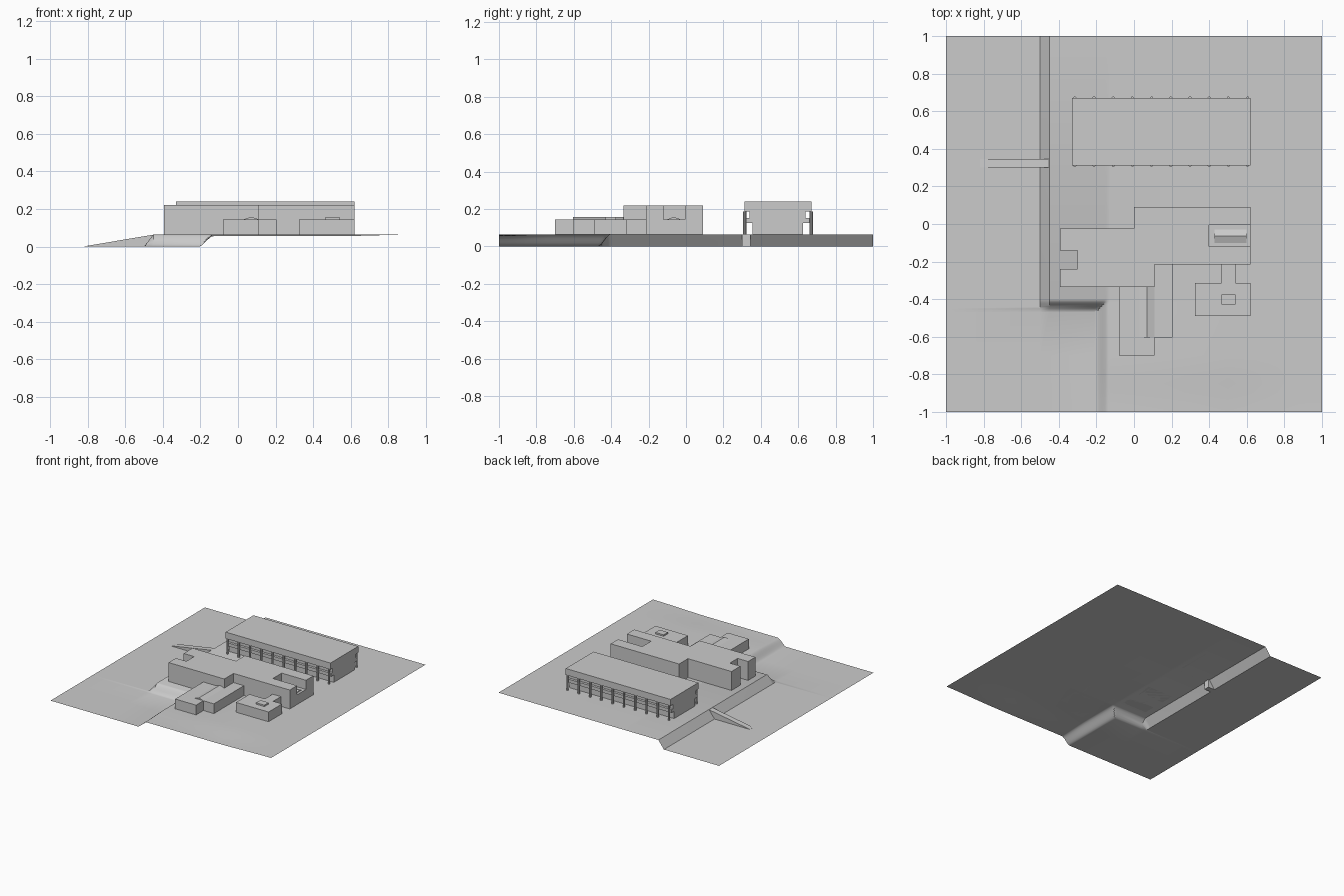
import bpy, bmesh, math

if "Cube" in bpy.data.objects:
    bpy.data.objects.remove(bpy.data.objects["Cube"], do_unlink=True)

# Single clay-grey material
grey = bpy.data.materials.new("plain_grey")
grey.use_nodes = True
grey.diffuse_color = (0.6, 0.6, 0.6, 1)
grey.node_tree.nodes["Principled BSDF"].inputs["Base Color"].default_value = (0.6, 0.6, 0.6, 1)

G = 0.065  # upper ground level


def finish(name, bm):
    mesh = bpy.data.meshes.new(name)
    bm.to_mesh(mesh)
    bm.free()
    mesh.materials.append(grey)
    ob = bpy.data.objects.new(name, mesh)
    bpy.context.collection.objects.link(ob)
    return ob


def prism(name, points, bottom, top):
    """Extrude a floor plan between two heights."""
    bm = bmesh.new()
    base = bm.faces.new([bm.verts.new((x, y, bottom)) for x, y in points])
    new = bmesh.ops.extrude_face_region(bm, geom=[base])["geom"]
    verts = [v for v in new if isinstance(v, bmesh.types.BMVert)]
    bmesh.ops.translate(bm, verts=verts, vec=(0, 0, top - bottom))
    bmesh.ops.recalc_face_normals(bm, faces=bm.faces)
    return finish(name, bm)


def box(name, x0, x1, y0, y1, z0, z1):
    return prism(name, [(x0, y0), (x1, y0), (x1, y1), (x0, y1)], z0, z1)


def ridge(name, x0, x1, y0, y1, z0, z1, along_x):
    """Low gabled roof light."""
    ob = box(name, x0, x1, y0, y1, z0, z1)
    for v in ob.data.vertices:
        if v.co.z > (z0 + z1) / 2:
            if along_x:
                v.co.y = (y0 + y1) / 2
            else:
                v.co.x = (x0 + x1) / 2
    return ob


def ramp_step(t, a, b):
    return min(1, max(0, (t - a) / (b - a)))


def soft_step(t, a, b):
    s = ramp_step(t, a, b)
    return s * s * (3 - 2 * s)


def ground_height(x, y):
    plateau = min(ramp_step(x, -0.5, -0.45), soft_step(y, -0.47, -0.40))
    south = soft_step(x, -0.21, -0.13)
    dip = 0.01 * (1 - soft_step(y, -1, -0.7)) * (1 - soft_step(x, 0.5, 1))
    return max(plateau * G, south * (G - dip))


# Ground: sheet stepping down to the west, with a rounded corner bank
xs = [-1, -0.5, -0.45] + [-0.21 + 0.01 * i for i in range(9)] + [0.5, 0.6, 0.7, 0.8, 0.9, 1]
ys = [-1, -0.95, -0.9, -0.85, -0.8, -0.75, -0.7] + [-0.47 + 0.01 * i for i in range(8)] + [1]
bm = bmesh.new()
grid = [[bm.verts.new((x, y, ground_height(x, y))) for x in xs] for y in ys]
for r0, r1 in zip(grid, grid[1:]):
    for i in range(len(xs) - 1):
        bm.faces.new((r0[i], r0[i + 1], r1[i + 1], r1[i]))
ground = finish("ground", bm)
bpy.context.view_layer.objects.active = ground
ground.select_set(True)
bpy.ops.object.shade_smooth_by_angle(angle=math.radians(30))
ground.select_set(False)

# Access ramp up the bank
ramp = box("access_ramp", -0.82, -0.44, 0.30, 0.345, 0, G)
for v in ramp.data.vertices:
    if v.co.x < -0.6:
        v.co.z = min(v.co.z, 0.001)

# Main block, stepped plan with west recess and a roof terrace in the east end
prism("main_block", [(-0.395, -0.335), (0.11, -0.335), (0.11, -0.215), (0.40, -0.215),
                     (0.40, 0.09), (0, 0.09), (0, -0.025), (-0.395, -0.025),
                     (-0.395, -0.14), (-0.30, -0.14), (-0.30, -0.24), (-0.395, -0.24)], G, 0.22)
box("terrace_floor", 0.40, 0.62, -0.12, -0.005, G, 0.145)
box("terrace_south_wing", 0.40, 0.62, -0.215, -0.12, G, 0.22)
box("terrace_north_wing", 0.40, 0.62, -0.005, 0.09, G, 0.22)
ridge("terrace_roof_light", 0.43, 0.60, -0.10, -0.03, 0.145, 0.158, True)

# South annex
prism("south_annex", [(-0.08, -0.70), (0.11, -0.70), (0.11, -0.605), (0.205, -0.605),
                      (0.205, -0.215), (0.11, -0.215), (0.11, -0.335), (-0.08, -0.335)], G, 0.145)
ridge("annex_roof_light", 0.03, 0.11, -0.605, -0.335, 0.145, 0.158, False)

# Pavilion with linking neck
prism("pavilion", [(0.325, -0.49), (0.62, -0.49), (0.62, -0.315), (0.54, -0.315),
                   (0.54, -0.215), (0.465, -0.215), (0.465, -0.315), (0.325, -0.315)], G, 0.145)
box("pavilion_roof_box", 0.465, 0.54, -0.43, -0.375, 0.145, 0.157)

# Hall: recessed ground floor, upper floor, balconies, deep roof and colonnades
box("hall_ground_floor", -0.33, 0.62, 0.355, 0.625, G, 0.13)
box("hall_upper_floor", -0.33, 0.62, 0.34, 0.64, 0.13, 0.19)
box("hall_balcony", -0.33, 0.62, 0.32, 0.66, 0.125, 0.152)
box("hall_roof", -0.33, 0.62, 0.312, 0.672, 0.187, 0.24)
for side, y in (("front", 0.314), ("back", 0.670)):
    for i in range(10):
        bm = bmesh.new()
        bmesh.ops.create_cone(bm, cap_ends=True, segments=10, radius1=0.009, radius2=0.009, depth=0.122)
        bmesh.ops.translate(bm, verts=bm.verts, vec=(-0.315 + 0.1022 * i, y, G + 0.061))
        finish(f"hall_{side}_column_{i + 1}", bm)
